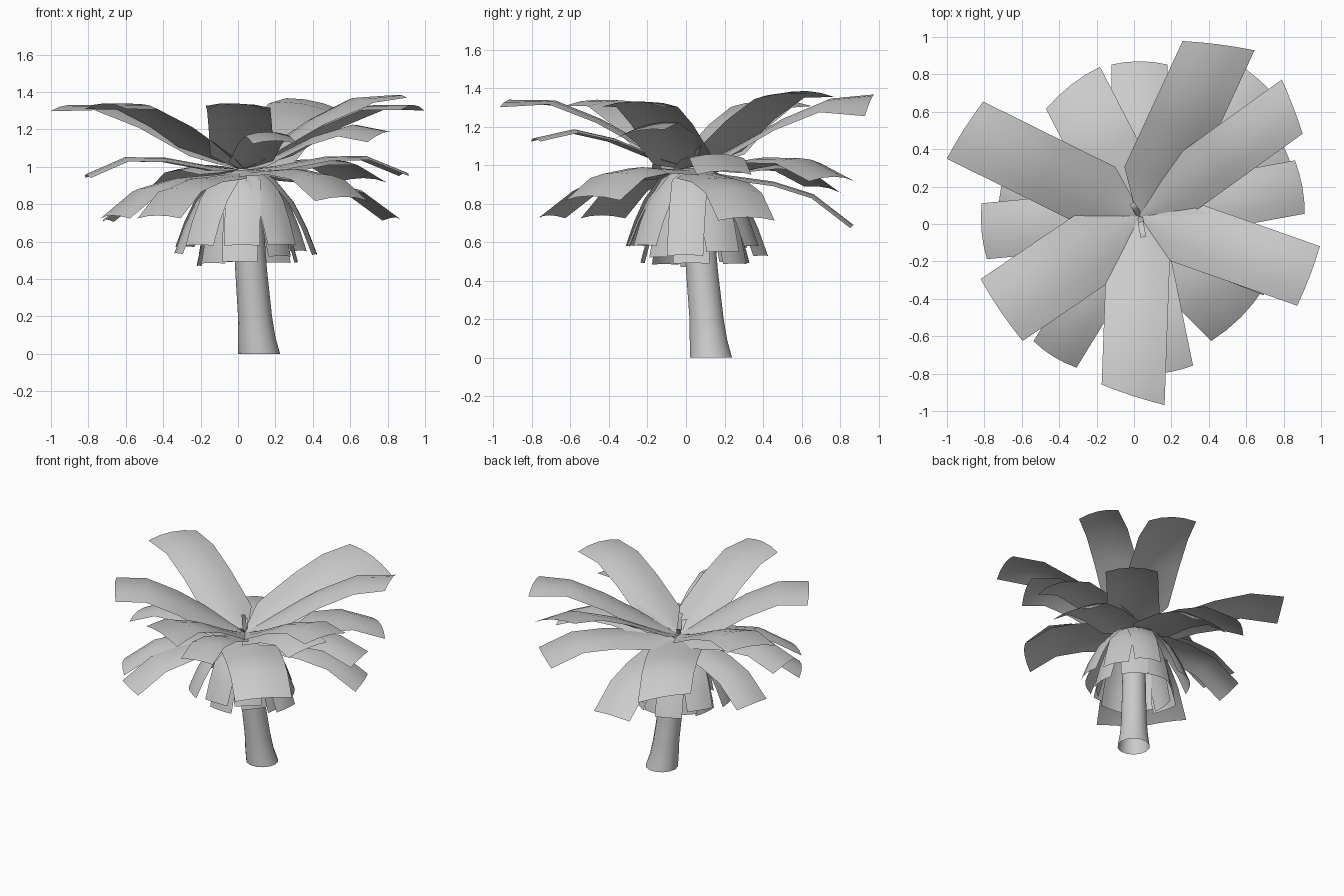
import bpy, bmesh, math, random
from mathutils import Vector

if "Cube" in bpy.data.objects:
    bpy.data.objects.remove(bpy.data.objects["Cube"], do_unlink=True)
random.seed(4)

grey = bpy.data.materials.new("light_grey")
grey.use_nodes = True
COLOUR = (0.6, 0.6, 0.6, 1)
grey.diffuse_color = COLOUR
grey.node_tree.nodes["Principled BSDF"].inputs["Base Color"].default_value = COLOUR

CROWN = Vector((0.03, 0.04, 0.99))


def make_object(name, bm):
    mesh = bpy.data.meshes.new(name)
    bm.to_mesh(mesh)
    bm.free()
    mesh.materials.append(grey)
    for face in mesh.polygons:
        face.use_smooth = True
    obj = bpy.data.objects.new(name, mesh)
    bpy.context.collection.objects.link(obj)
    return obj


def bridge(bm, rows, closed=False):
    """Join successive rows of points with quads."""
    rows = [[bm.verts.new(p) for p in row] for row in rows]
    count = len(rows[0])
    for a, b in zip(rows, rows[1:]):
        for i in range(count if closed else count - 1):
            j = (i + 1) % count
            bm.faces.new((a[i], a[j], b[j], b[i]))


def frond(name, path, azimuth, width, skew=0.0, roll=0.0):
    """Arched sheet that follows path(t) -> (distance, height) from the crown.
    skew slants the tip, roll tips the sheet about its length."""
    out = Vector((math.cos(azimuth), math.sin(azimuth), 0))
    side = Vector((-out.y, out.x, 0))

    def point(t):
        r, h = path(t)
        return CROWN + out * r + Vector((0, 0, h))

    rows = []
    for t in (0, 0.1, 0.21, 0.5, 0.75, 1):
        tangent = (point(t + 0.02) - point(max(t - 0.02, 0))).normalized()
        normal = tangent.cross(side)
        w = width * min(1, 0.1 + 4.3 * t)
        rows.append([point(t) + side * (k * w / 2)
                     + normal * (w * (k * roll / 2 - k * k * 0.08))
                     + tangent * (k * skew / 2 * t ** 3)
                     for k in (-1, -0.5, 0, 0.5, 1)])
    bm = bmesh.new()
    bridge(bm, rows)
    return make_object(name, bm)


def spreading_frond(name, x, y, z, width, skew, roll, bulge):
    """Frond reaching from the crown to a tip position."""
    dx, dy, dz = Vector((x, y, z)) - CROWN
    length = math.hypot(dx, dy)
    frond(name, lambda t: (length * t, dz * t + 6 * bulge * t * t * (1 - t)),
          math.atan2(dy, dx), width, skew, roll)


# Trunk: leaning, flared tube
bm = bmesh.new()
rings = []
for cx, cy, z, r in ((0.113, 0.13, 0, 0.112), (0.1, 0.117, 0.09, 0.1),
                     (0.091, 0.107, 0.2, 0.091), (0.07, 0.083, 0.45, 0.085),
                     (0.055, 0.065, 0.72, 0.08), (0.03, 0.045, 0.99, 0.055)):
    rings.append([(cx + r * math.cos(a), cy + r * math.sin(a), z)
                  for a in (i * math.tau / 14 for i in range(14))])
bridge(bm, rings, closed=True)
make_object("trunk", bm)

# Top fronds: rising, then levelling off
for i, (x, y, z, w, skew, roll) in enumerate((
        (0.455, 0.96, 1.34, 0.37, -0.14, 0.22), (0.85, 0.63, 1.385, 0.3, 0.08, 0),
        (0.94, -0.28, 1.33, 0.34, 0.01, 0), (-0.005, -0.92, 1.34, 0.34, 0.1, 0),
        (-0.715, -0.465, 1.34, 0.4, 0, 0), (-0.91, 0.505, 1.33, 0.36, 0.04, 0))):
    spreading_frond(f"top_frond_{i + 1}", x, y, z, w, skew, roll, 0.1)

# Middle fronds: level or drooping
for i, (x, y, z, w, skew, roll) in enumerate((
        (0.2, -0.79, 1.14, 0.24, 0, 0), (0.77, -0.25, 1.18, 0.3, 0, 0.2),
        (0.9, 0.2, 0.97, 0.29, 0, 0), (0.84, 0.32, 0.73, 0.31, 0, 0),
        (0.67, 0.77, 0.94, 0.36, 0, 0), (0.03, 0.87, 0.69, 0.3, 0, 0),
        (-0.335, 0.745, 0.88, 0.36, -0.09, 0), (-0.815, -0.04, 0.96, 0.3, 0, 0),
        (-0.71, 0.2, 0.72, 0.28, 0, 0),
        (-0.67, -0.44, 0.74, 0.28, 0, 0), (-0.43, -0.71, 0.74, 0.27, 0, 0),
        (0.57, -0.5, 0.84, 0.4, 0, 0))):
    spreading_frond(f"middle_frond_{i + 1}", x, y, z, w, skew, roll, 0.1)

# Skirt fronds: two hanging layers around the trunk
for layer, count, reach, drop in (("outer", 9, 0.37, 0.43), ("inner", 8, 0.27, 0.49)):
    for i in range(count):
        r = reach + random.uniform(-0.04, 0.03)
        h = drop + random.uniform(-0.03, 0.04)
        angle = (i + random.uniform(-0.15, 0.15)) * math.tau / count - math.pi / 2
        frond(f"{layer}_skirt_frond_{i + 1}",
              lambda t: (r * t ** 0.55, -h * t ** 1.35), angle, 0.19)

# Sprouts: small new leaves at the heart of the crown
for i, (x, y, z) in enumerate(((0.05, -0.07, 1.06), (-0.01, 0.11, 1.06), (0.04, 0.01, 1.14))):
    spreading_frond(f"sprout_{i + 1}", x, y, z, 0.03, 0, 0, 0.02)
